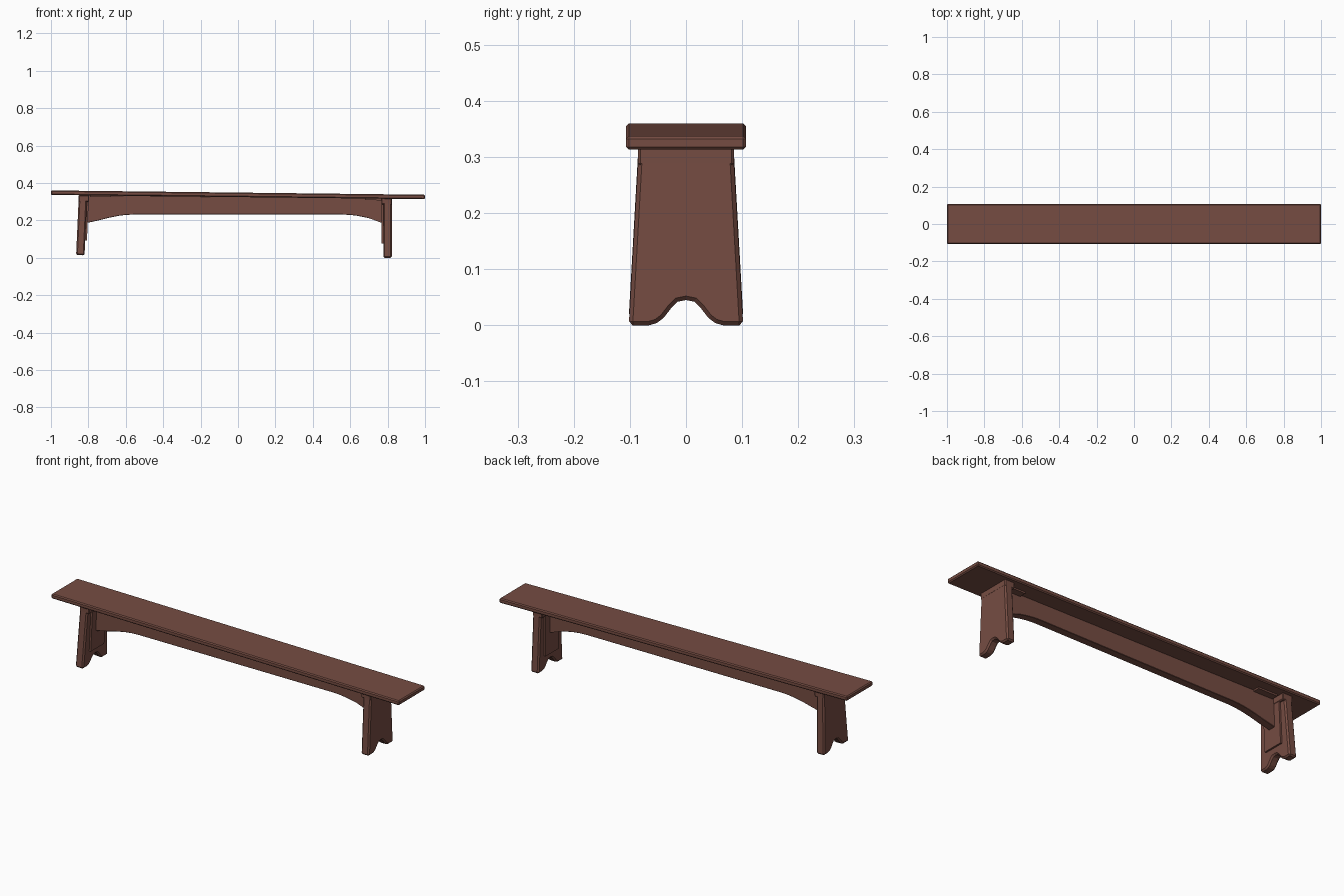
import bpy, bmesh, math
from mathutils import Matrix

if "Cube" in bpy.data.objects:
    bpy.data.objects.remove(bpy.data.objects["Cube"])

wood = bpy.data.materials.new("reddish brown wood")
wood.diffuse_color = (0.18, 0.073, 0.055, 1)
wood.use_nodes = True
wood.node_tree.nodes["Principled BSDF"].inputs["Base Color"].default_value = wood.diffuse_color


def prism(name, outline, depth, axes, bevel=0.0):
    """Extrude a 2D outline, centred on its plane; axes maps (u, v, w) to xyz."""
    bm = bmesh.new()
    rings = [[bm.verts.new(axes(u, v, s * depth / 2)) for u, v in outline] for s in (-1, 1)]
    n = len(outline)
    bm.faces.new(rings[0][::-1])
    bm.faces.new(rings[1])
    for i in range(n):
        j = (i + 1) % n
        bm.faces.new((rings[0][i], rings[0][j], rings[1][j], rings[1][i]))
    bmesh.ops.recalc_face_normals(bm, faces=bm.faces)
    me = bpy.data.meshes.new(name)
    bm.to_mesh(me)
    bm.free()
    me.materials.append(wood)
    ob = bpy.data.objects.new(name, me)
    bpy.context.collection.objects.link(ob)
    if bevel:
        m = ob.modifiers.new("bevel", 'BEVEL')
        m.width = bevel
        m.segments = 1
        m.limit_method = 'ANGLE'
        m.angle_limit = math.radians(40)
    return ob


def box(name, size, loc, tilt=0.0, bevel=0.0):
    x, y, z = (s / 2 for s in size)
    ob = prism(name, [(-x, -z), (x, -z), (x, z), (-x, z)], 2 * y,
               lambda u, v, w: (u, w, v), bevel)
    ob.location = loc
    ob.rotation_euler.y = tilt
    return ob


# Seat plank, sagging slightly towards the right
TILT = math.atan(0.0115)
box("seat", (2.0, 0.214, 0.024), (0, 0, 0.3365), TILT, 0.005)

# Apron rail with curved-down ends
low = [(-0.815, 0.185), (-0.79, 0.19), (-0.74, 0.201), (-0.69, 0.214), (-0.64, 0.224),
       (-0.60, 0.229), (-0.56, 0.231)]
low += [(-x - (0.03 if x < -0.8 else 0.0), z) for x, z in reversed(low)]
prism("apron", low + [(0.785, 0.318), (-0.815, 0.334)], 0.04,
      lambda u, v, w: (u, w, v), 0.003)

# Leg outline: tapered board with an arched cut at the foot
arch = [(0.066, 0.0), (0.052, 0.004), (0.040, 0.013), (0.026, 0.031), (0.015, 0.042)]
half = [(0.085, 0.30), (0.102, 0.0)] + arch
leg_outline = half + [(0.0, 0.045)] + [(-y, z) for y, z in reversed(half)]

# Each side: x of top, foot height, lean of the leg, cap centre
for side, s, x, z0, lean in (("left", -1, -0.843, 0.014, 0.045), ("right", 1, 0.80, 0.0, 0.0)):
    leg = prism(side + "_leg", leg_outline, 0.045, lambda u, v, w: (w, u, v), 0.007)
    leg.location = (x, 0, z0)
    leg.rotation_euler.y = lean
    top = z0 + 0.313
    cx = x + lean * 0.3 - s * 0.005
    box(side + "_leg_cap", (0.056, 0.171, 0.036), (cx, 0, top - 0.010), TILT, 0.004)
    # Bracket: upright plate on the inner leg face, flat plate under the seat
    inner = x - s * 0.026
    box(side + "_upright_plate", (0.012, 0.11, 0.215),
        (inner + lean * 0.18, 0, z0 + 0.185), lean)
    px = s * 0.735
    box(side + "_under_seat_plate", (0.11, 0.11, 0.01),
        (px, 0, 0.3365 - 0.0115 * px - 0.0155), TILT)
